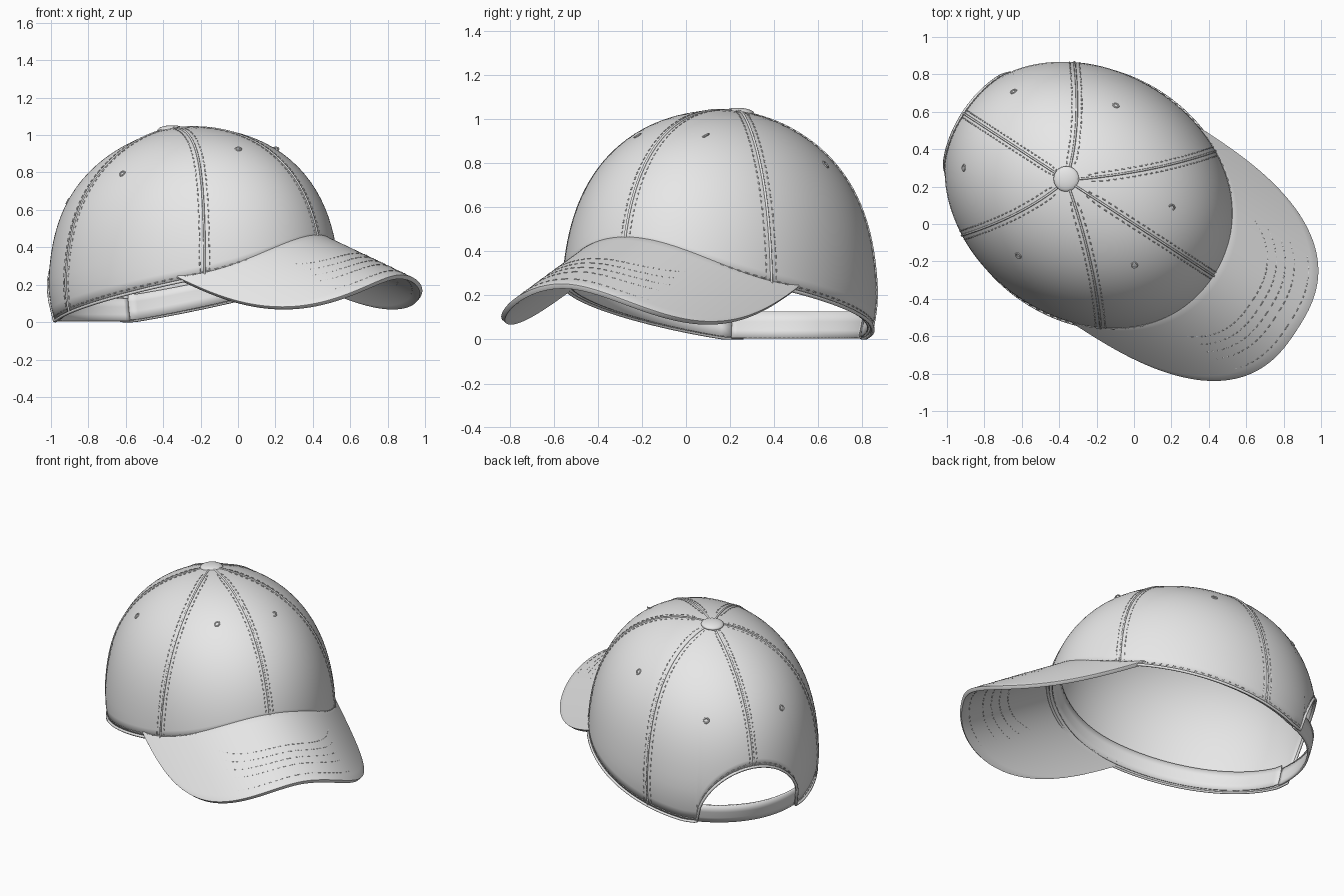
import bpy, bmesh, math
from mathutils import Matrix, Vector

if "Cube" in bpy.data.objects:
    bpy.data.objects.remove(bpy.data.objects["Cube"])

# One plain cloth colour
cloth = bpy.data.materials.new("light_grey_cloth")
cloth.use_nodes = True
grey = (0.8, 0.8, 0.8, 1)
cloth.diffuse_color = grey
cloth.node_tree.nodes["Principled BSDF"].inputs["Base Color"].default_value = grey

TURN = Matrix.Rotation(math.radians(-33), 4, 'Z')   # cap faces forward-left
TOP, LENGTH, WIDTH, MID = 1.035, 0.825, 0.67, -0.28
BRIM_ROOT = 0.03


def crown(angle, z, grow=1.0):
    """Point on the crown at an angle (degrees, 0 = front) and height."""
    a = math.radians(angle)
    r = math.sqrt(max(0, 1 - (max(z, 0) / TOP) ** 3))
    taper = 1 - 0.05 * max(0, 1 - z / 0.25) ** 2
    u = MID - 0.15 * (1 - r) ** 2 + LENGTH * r * taper * grow * math.cos(a)
    v = WIDTH * r * taper * grow * math.sin(a)
    return Vector((u, v, z + 0.12 * r * (1 - r) * math.cos(a)))


def hem(angle, arch=True):
    """Height of the crown's lower edge, with the arch cut at the back."""
    a = math.radians(angle)
    u = MID + LENGTH * math.cos(a)
    z = max(0.008, 0.21 + 0.215 * u + 0.1 * max(0, u / 0.54) ** 3)
    s = abs(math.sin(a)) / 0.5
    if arch and math.cos(a) < 0 and s < 1:
        z = 0.01 + 0.36 * math.sqrt(1 - s * s)
    return z


def brim_point(u, v, lift=0.0):
    return Vector((u, v, 0.656 - 0.4 * u - 1.1 * v * v + lift))


def brim_edge(angle, f=1.0):
    a = math.radians(angle)
    c, s = math.cos(a), math.sin(a)
    u = BRIM_ROOT + 1.005 * f * max(0, c) ** (2 / 2.6)
    return u, math.copysign(0.615 * f * abs(s) ** (2 / 2.6), s)


def finish(ob, angle=40):
    ob.data.materials.append(cloth)
    bpy.ops.object.select_all(action='DESELECT')
    ob.select_set(True)
    bpy.context.view_layer.objects.active = ob
    if ob.type == 'MESH':
        bpy.ops.object.shade_smooth_by_angle(angle=math.radians(angle))
    return ob


def sheet(name, rows, thick, offset):
    """Cloth sheet through rows of points."""
    bm = bmesh.new()
    grid = [[bm.verts.new(TURN @ p) for p in row] for row in rows]
    for r0, r1 in zip(grid, grid[1:]):
        for i in range(len(r0) - 1):
            bm.faces.new((r0[i], r0[i + 1], r1[i + 1], r1[i]))
    bmesh.ops.remove_doubles(bm, verts=bm.verts, dist=0.0005)
    me = bpy.data.meshes.new(name)
    bm.to_mesh(me)
    bm.free()
    ob = bpy.data.objects.new(name, me)
    bpy.context.collection.objects.link(ob)
    finish(ob)
    mod = ob.modifiers.new("thickness", 'SOLIDIFY')
    mod.thickness, mod.offset = thick, offset
    return ob


def cord(name, paths, radius, cyclic=False, res=1):
    """Round thread along one or more paths."""
    cu = bpy.data.curves.new(name, 'CURVE')
    cu.dimensions = '3D'
    cu.bevel_depth, cu.bevel_resolution = radius, res
    cu.use_fill_caps = True
    for path in paths:
        sp = cu.splines.new('POLY')
        sp.points.add(len(path) - 1)
        for pt, p in zip(sp.points, path):
            pt.co = (*(TURN @ p), 1)
        sp.use_cyclic_u = cyclic
    ob = bpy.data.objects.new(name, cu)
    bpy.context.collection.objects.link(ob)
    return finish(ob)


def dashes(path):
    return [path[i:i + 2] for i in range(0, len(path) - 1, 2)]


def climb(angle, n, start=0.0, end=1.0):
    """Heights from the hem to the top, closing up evenly at the apex."""
    z0 = hem(angle)
    return [z0 + (TOP - z0) * math.sin(math.pi / 2 * (start + (end - start) * k / n))
            for k in range(n + 1)]


# Crown shell
angles = [i * 1.5 for i in range(241)]
columns = [[crown(a, z) for z in climb(a, 22)] for a in angles]
sheet("crown", list(zip(*columns)), 0.012, -1)

# Piping round the hem and the back arch
cord("hem_piping", [[crown(a, hem(a), 1.002) for a in angles[:-1]]], 0.009, True)

# Sweatband inside the hem
band = range(-146, 147, 4)
sheet("sweatband", [[crown(a, hem(a, False) + h, 0.968) for a in band]
                    for h in (0.005, 0.05, 0.1, 0.14)], 0.006, 0)

# Closing strap across the back opening
strap = range(146, 215, 2)
sheet("back_strap", [[crown(a, h, 0.975) for a in strap]
                     for h in (0.006, 0.04, 0.08, 0.125)], 0.014, 0)
for side, a in (("left", 149), ("right", 211)):
    sheet("strap_loop_" + side, [[crown(a + d, h, 0.99) for d in (-1.5, 0, 1.5)]
                                 for h in (0.008, 0.07, 0.13)], 0.012, 0)

# Panel seams with a row of stitches either side
seam_angles = (0, 58, 124, 180, 236, 302)
cord("panel_seams", [[crown(a, z, 1.001) for z in climb(a, 30, 0, 0.97)]
                     for a in seam_angles], 0.006)
threads = []
for a in seam_angles:
    for side in (-1, 1):
        path = []
        for z in climb(a, 70, 0.02, 0.93):
            r = math.sqrt(1 - (z / TOP) ** 3)
            path.append(crown(a + side * 1.9 / max(r, 0.2), z))
        threads += dashes(path)
threads += dashes([crown(a, hem(a) + 0.022, 1.001) for a in angles])
cord("crown_stitches", threads, 0.003, res=0)

# Curved brim
rows = []
for k in range(13):
    t = k / 12
    row = []
    for i in range(-40, 41):
        s = i / 40
        root = crown(70 * s, hem(70 * s), 0.975)
        u, v = brim_edge(90 * s)
        row.append(brim_point(root.x + (u - root.x) * t, root.y + (v - root.y) * t))
    rows.append(row)
brim = sheet("brim", rows, 0.024, 0)
bev = brim.modifiers.new("soft_rim", 'BEVEL')
bev.width, bev.segments = 0.007, 2
bev.limit_method, bev.angle_limit = 'ANGLE', math.radians(50)

# Rows of stitching following the brim's rim, above and below
threads = []
for f in (0.95, 0.87, 0.82, 0.77, 0.72):
    for lift in (0.013, -0.013):
        path = []
        for i in range(-60, 61):
            u, v = brim_edge(i * 1.5, f)
            if ((u - MID) / LENGTH) ** 2 + (v / WIDTH) ** 2 > 1.03:
                path.append(brim_point(u, v, lift))
        threads += dashes(path)
cord("brim_stitches", threads, 0.003, res=0)

# Button on top
bpy.ops.mesh.primitive_uv_sphere_add(segments=32, ring_count=16, radius=1,
                                     location=TURN @ Vector((-0.435, 0.005, 1.03)))
button = bpy.context.object
button.name = "top_button"
button.scale = (0.068, 0.068, 0.022)
button.rotation_euler = (0, math.radians(-4), math.radians(-33))
finish(button)

# Ventilation eyelets, one per panel
for a, z in ((28, 0.9), (103, 0.8), (155, 0.66)):
    for side, sign in (("left", 1), ("right", -1)):
        p = crown(a * sign, z)
        normal = (crown(a * sign + 1, z) - p).cross(crown(a * sign, z + 0.01) - p)
        bpy.ops.mesh.primitive_torus_add(
            major_radius=0.015, minor_radius=0.005, major_segments=20, minor_segments=8,
            location=TURN @ p,
            rotation=(TURN @ normal).to_track_quat('Z', 'Y').to_euler())
        eyelet = bpy.context.object
        eyelet.name = f"eyelet_{side}_{a}"
        finish(eyelet)
